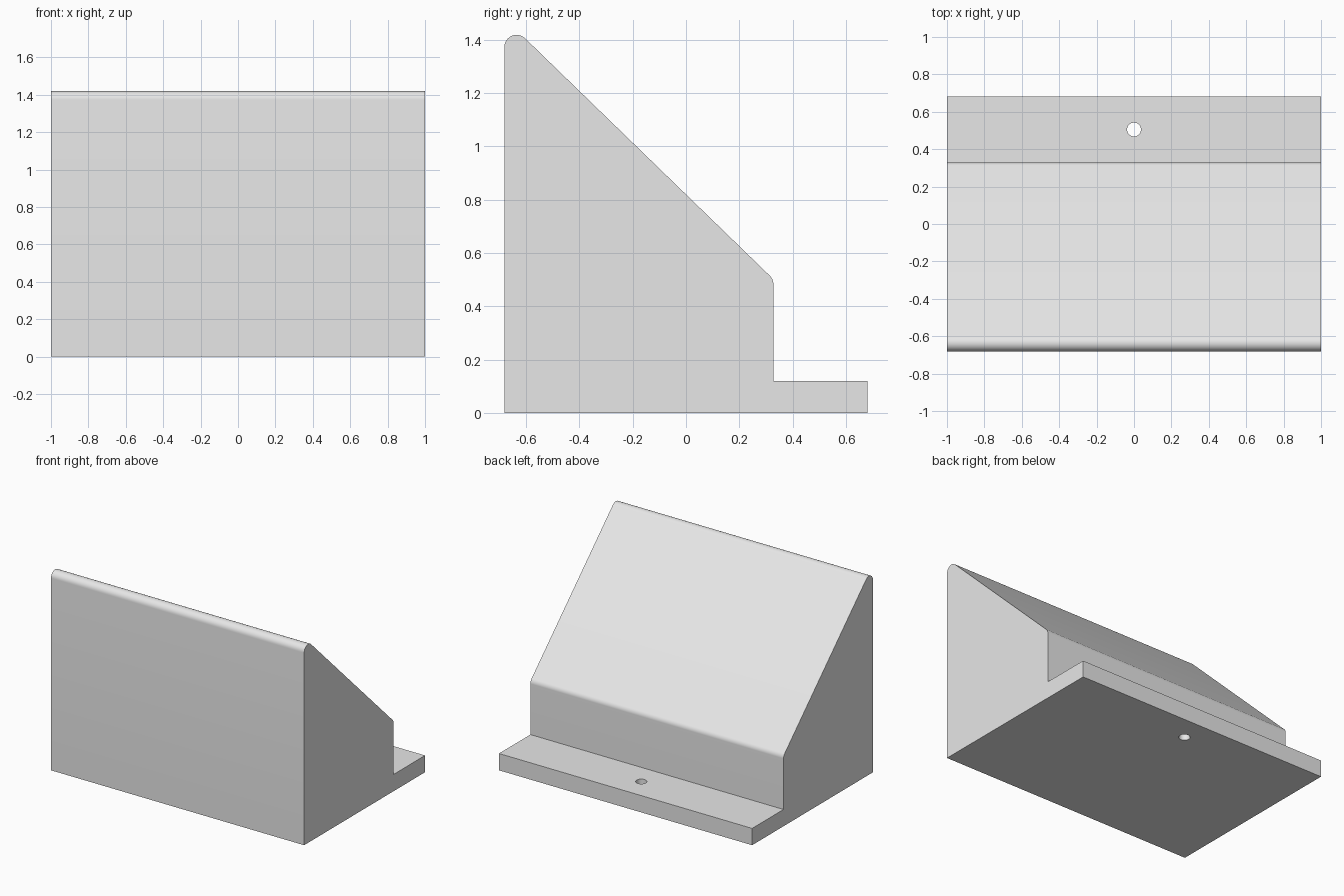
import bpy, bmesh, math
from mathutils import Vector

if "Cube" in bpy.data.objects:
    bpy.data.objects.remove(bpy.data.objects["Cube"])

grey = bpy.data.materials.new("light_grey")
grey.diffuse_color = (0.8, 0.8, 0.8, 1)
grey.use_nodes = True
grey.node_tree.nodes["Principled BSDF"].inputs["Base Color"].default_value = grey.diffuse_color

HALF_W, D = 1.0, 0.682        # half width, half depth
STEP_Y, BASE_Z = 0.328, 0.12  # back wall of the wedge, flange thickness
R = 0.046                     # edge rounding


def slope(y):
    return 0.82 - 0.97 * y


def fillet(a, b, c, r, n=12):
    """Arc of radius r that rounds corner b between a and c."""
    a, b, c = Vector(a), Vector(b), Vector(c)
    u, v = (a - b).normalized(), (c - b).normalized()
    half = u.angle(v) / 2
    centre = b + (u + v).normalized() * r / math.sin(half)
    t = r / math.tan(half)
    p, q = b + u * t - centre, b + v * t - centre
    sweep = p.angle(q)
    return [centre + (p * math.sin((1 - i / n) * sweep) + q * math.sin(i / n * sweep))
            / math.sin(sweep) for i in range(n + 1)]


# Side profile (y, z) of wedge and flange
foot = (STEP_Y, BASE_Z)
low, high = (STEP_Y, slope(STEP_Y)), (-D, slope(-D))
profile = [(-D, 0), (D, 0), (D, BASE_Z), foot]
profile += fillet(foot, low, high, R)
profile += fillet(low, high, (-D, 0), R)

# Extrude the profile across the width
bm = bmesh.new()
face = bm.faces.new([bm.verts.new((-HALF_W, p[0], p[1])) for p in profile])
ext = bmesh.ops.extrude_face_region(bm, geom=[face])
bmesh.ops.translate(bm, vec=(2 * HALF_W, 0, 0),
                    verts=[g for g in ext["geom"] if isinstance(g, bmesh.types.BMVert)])
bmesh.ops.recalc_face_normals(bm, faces=bm.faces)
mesh = bpy.data.meshes.new("wedge_block")
bm.to_mesh(mesh)
bm.free()
mesh.materials.append(grey)
block = bpy.data.objects.new("wedge_block", mesh)
bpy.context.collection.objects.link(block)

# Screw hole through the flange
bpy.ops.mesh.primitive_cylinder_add(vertices=48, radius=0.037, depth=0.4,
                                    location=(0, 0.505, BASE_Z / 2))
cutter = bpy.context.object
cutter.name = "hole_cutter"
cutter.data.materials.append(grey)
hole = block.modifiers.new("screw_hole", 'BOOLEAN')
hole.object, hole.operation, hole.solver = cutter, 'DIFFERENCE', 'EXACT'

bpy.ops.object.select_all(action='DESELECT')
block.select_set(True)
bpy.context.view_layer.objects.active = block
bpy.ops.object.modifier_apply(modifier="screw_hole")
bpy.data.objects.remove(cutter)
bpy.ops.object.shade_smooth_by_angle(angle=math.radians(30))
